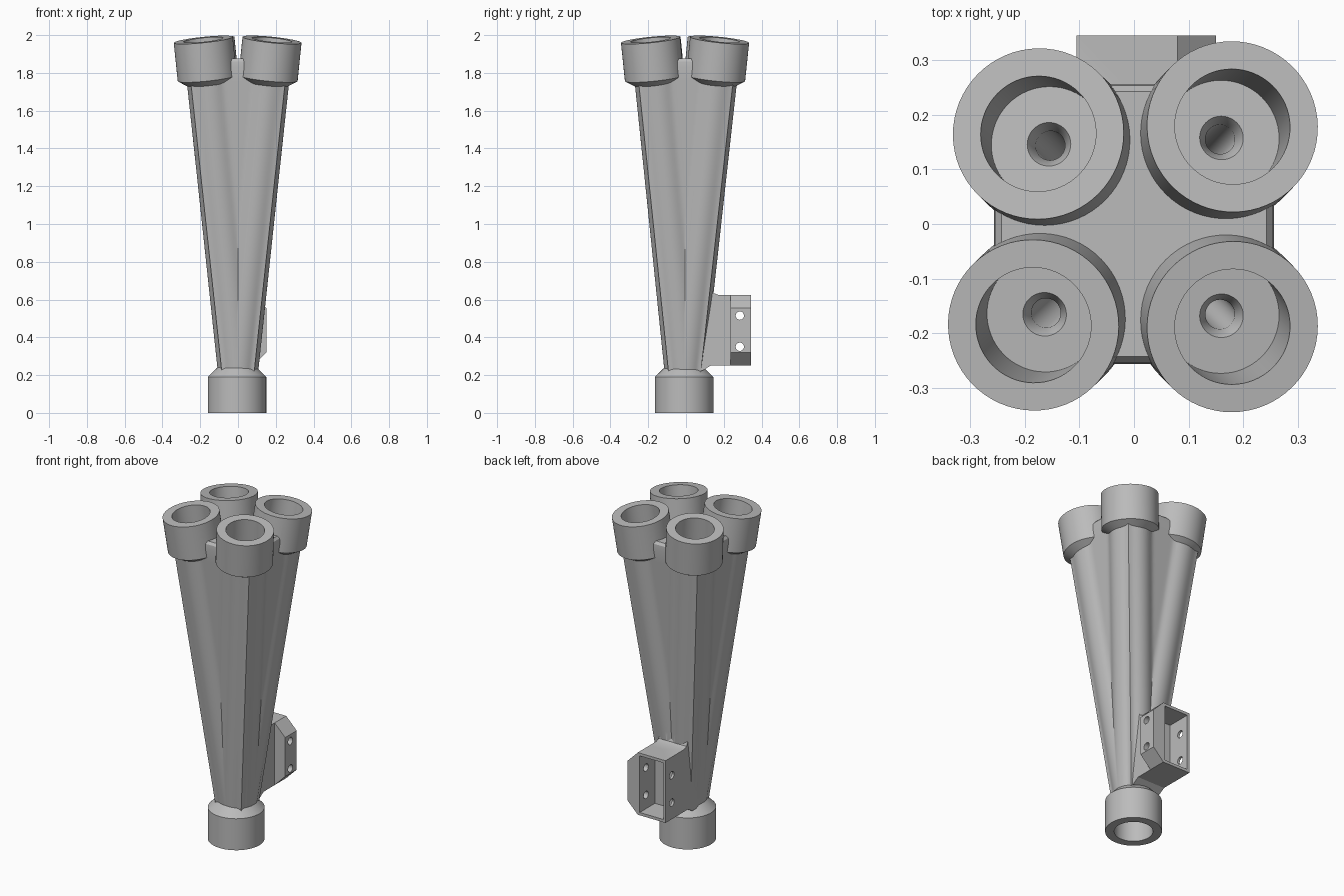
import bpy, bmesh
from math import sin, cos, pi, sqrt
from mathutils import Vector

if "Cube" in bpy.data.objects:
    bpy.data.objects.remove(bpy.data.objects["Cube"], do_unlink=True)

GREY = (0.5, 0.5, 0.5, 1)
mat = bpy.data.materials.new("plain_grey")
mat.use_nodes = True
mat.diffuse_color = GREY
mat.node_tree.nodes["Principled BSDF"].inputs["Base Color"].default_value = GREY

ROOT = Vector((0, -0.007, 0.2))      # where the four tubes meet
RIM_Z = 1.975


def finish(name, bm):
    bmesh.ops.recalc_face_normals(bm, faces=bm.faces)
    mesh = bpy.data.meshes.new(name)
    bm.to_mesh(mesh)
    bm.free()
    mesh.materials.append(mat)
    obj = bpy.data.objects.new(name, mesh)
    bpy.context.collection.objects.link(obj)
    return obj


def loft(name, rings):
    """Skin closed rings of points and cap both ends."""
    bm = bmesh.new()
    rows = [[bm.verts.new(p) for p in ring] for ring in rings]
    n = len(rows[0])
    for a, b in zip(rows, rows[1:]):
        for i in range(n):
            j = (i + 1) % n
            bm.faces.new((a[i], a[j], b[j], b[i]))
    bm.faces.new(rows[0])
    bm.faces.new(rows[-1])
    return finish(name, bm)


def revolve(name, profile, origin, axis, n=64):
    """Solid of (radius, distance along axis) pairs."""
    turn = Vector(axis).to_track_quat('Z', 'Y')
    return loft(name, [[Vector(origin) + turn @ Vector((r * cos(2 * pi * i / n), r * sin(2 * pi * i / n), h))
                        for i in range(n)] for r, h in profile])


def prism(name, outline, place, lo, hi):
    """Extrude a 2D outline; place(u, v, w) gives the 3D point."""
    return loft(name, [[place(u, v, w) for u, v in outline] for w in (lo, hi)])


def combine(target, tool, operation):
    mod = target.modifiers.new(operation, 'BOOLEAN')
    mod.operation = operation
    mod.solver = 'EXACT'
    mod.object = tool
    bpy.context.view_layer.objects.active = target
    bpy.ops.object.modifier_apply(modifier=mod.name)
    bpy.data.objects.remove(tool, do_unlink=True)


# Four tapering tubes blended into one lobed trunk
def trunk_ring(z, shrink=1.0, n=144):
    t = (z - ROOT.z) / (RIM_Z - ROOT.z)
    a, r = 0.18 * t, 0.105 + 0.009 * t
    ring = []
    for i in range(n):
        ang = 2 * pi * i / n
        off = (ang % (pi / 2)) - pi / 4
        d = a * sqrt(2)
        under = r * r - (d * sin(off)) ** 2
        lobe = d * cos(off) + sqrt(under) if under > 0 else 0
        web = (a + 0.8 * r) / cos(pi / 4 - abs(off))
        rad = (lobe ** 30 + web ** 30) ** (1 / 30) * shrink
        ring.append((rad * cos(ang), ROOT.y * (1 - t) + rad * sin(ang), z))
    return ring


levels = [0.2 + 1.63 * k / 20 for k in range(21)]
body = loft("splitter_body", [trunk_ring(z) for z in levels]
            + [trunk_ring(1.86, 0.98), trunk_ring(1.875, 0.93)])

# Bottom collar
collar_at = (-0.005, -0.01, 0)
combine(body, revolve("collar", [(0.155, 0), (0.155, 0.19), (0.104, 0.24)], collar_at, (0, 0, 1)), 'UNION')

# Top sockets along each tube
rims = [Vector((x, y, RIM_Z)) for x, y in
        ((0.18, 0.178), (-0.175, 0.165), (-0.184, -0.185), (0.18, -0.188))]
for rim in rims:
    combine(body, revolve("socket", [(0.112, -0.235), (0.157, -0.205), (0.157, 0)], rim, rim - ROOT), 'UNION')

# Rear bracket: box neck and chamfered side wing
neck = [(0, 0.225), (0.09, 0.225), (0.13, 0.25), (0.345, 0.25), (0.345, 0.625),
        (0.17, 0.625), (0.145, 0.635), (0.13, 0.67), (0, 0.67)]
bracket = prism("bracket", neck, lambda u, v, w: (w, u, v), -0.105, 0.08)
wing = [(0, 0.25), (0.08, 0.25), (0.15, 0.32), (0.15, 0.555), (0.08, 0.625), (0, 0.625)]
combine(bracket, prism("wing", wing, lambda u, v, w: (u, w, v), 0.235, 0.345), 'UNION')
combine(body, bracket, 'UNION')

# Bracket opening and screw holes
opening = [(-0.09, 0.267), (0.067, 0.267), (0.067, 0.608), (-0.09, 0.608)]
combine(body, prism("opening", opening, lambda u, v, w: (u, w, v), 0.2, 0.4), 'DIFFERENCE')
for z in (0.35, 0.515):
    combine(body, revolve("screw_hole", [(0.022, -0.3), (0.022, 0.3)], (0, 0.285, z), (1, 0, 0), 32), 'DIFFERENCE')

# Stepped pockets with countersunk bores running to the bottom
for rim in rims:
    combine(body, revolve("socket_bore", [(0.106, 0.03), (0.106, -0.2), (0.04, -0.2), (0.027, -0.225),
                                          (0.027, -1.76)], rim, rim - ROOT), 'DIFFERENCE')
combine(body, revolve("collar_bore", [(0.106, -0.03), (0.106, 0.18), (0.04, 0.18), (0.035, 0.25)],
                      collar_at, (0, 0, 1)), 'DIFFERENCE')

bpy.ops.object.select_all(action='DESELECT')
body.select_set(True)
bpy.context.view_layer.objects.active = body
bpy.ops.object.shade_smooth_by_angle(angle=pi / 6)
